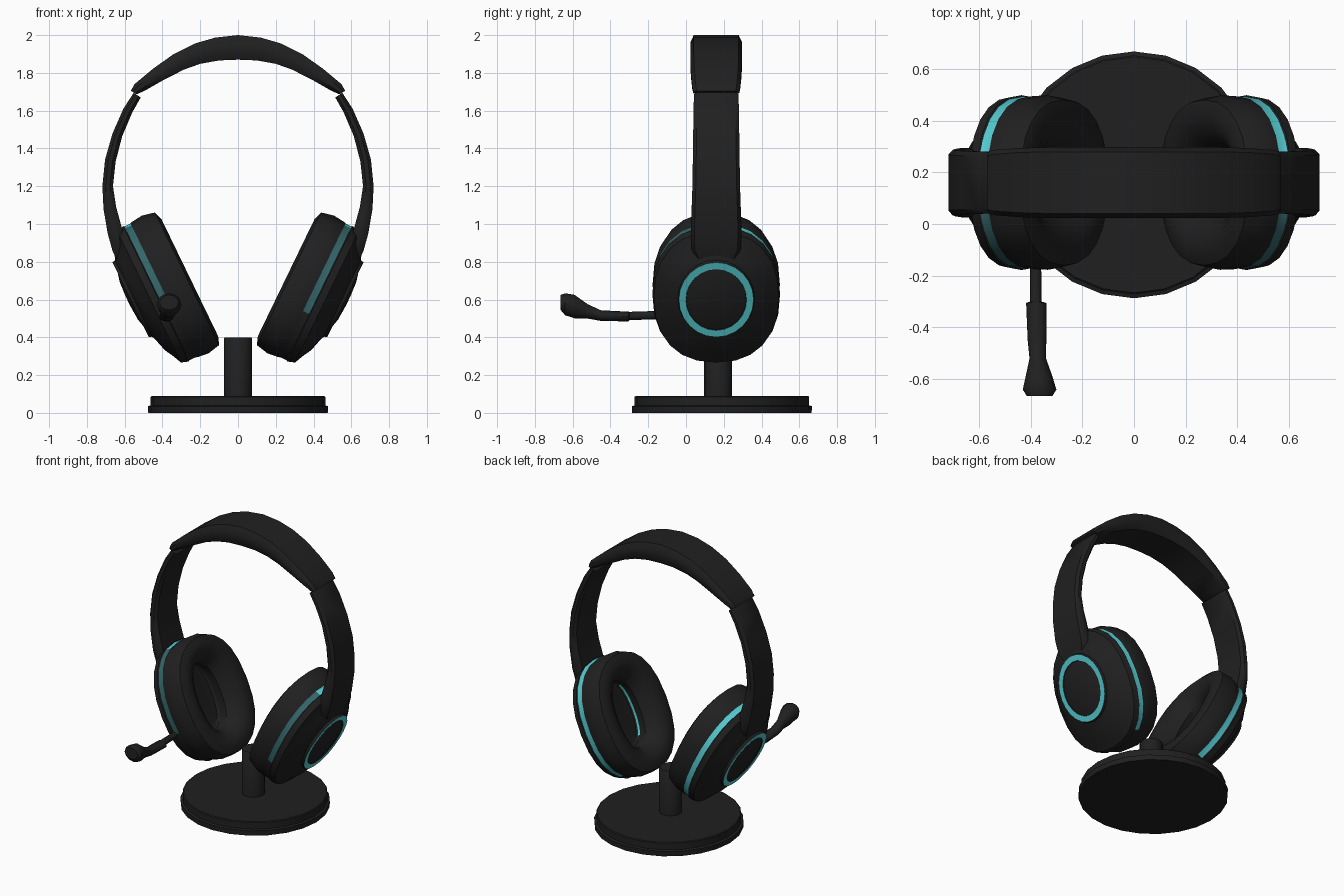
import bpy, bmesh, math
from mathutils import Vector

if "Cube" in bpy.data.objects:
    bpy.data.objects.remove(bpy.data.objects["Cube"])


def material(name, rgb):
    m = bpy.data.materials.new(name)
    m.diffuse_color = (*rgb, 1)
    m.use_nodes = True
    m.node_tree.nodes["Principled BSDF"].inputs["Base Color"].default_value = m.diffuse_color
    return m


MATERIALS = [material("matte_black", (0.0145, 0.0145, 0.0145)),
             material("cyan_glow", (0.09, 0.6, 0.64)),
             material("dim_teal", (0.035, 0.135, 0.145))]


def loft(name, rings, colour=lambda span, centre: 0, angle=40):
    """Skin a list of point rings and cap both ends; colour picks each face's material."""
    bm = bmesh.new()
    loops = [[bm.verts.new(p) for p in ring] for ring in rings]
    n = len(loops[0])
    for k in range(len(loops) - 1):
        a, b = loops[k], loops[k + 1]
        for i in range(n):
            j = (i + 1) % n
            f = bm.faces.new((a[i], a[j], b[j], b[i]))
            f.material_index = colour(k, f.calc_center_median())
    bm.faces.new(loops[0])
    bm.faces.new(loops[-1])
    bmesh.ops.recalc_face_normals(bm, faces=bm.faces)
    me = bpy.data.meshes.new(name)
    bm.to_mesh(me)
    bm.free()
    for m in MATERIALS:
        me.materials.append(m)
    me.shade_smooth()
    me.set_sharp_from_angle(angle=math.radians(angle))
    ob = bpy.data.objects.new(name, me)
    bpy.context.collection.objects.link(ob)
    return ob


def oval(n, ra, rb, power=2.0):
    """Points of a (super)ellipse as (a, b) pairs."""
    pts = []
    for i in range(n):
        t = 2 * math.pi * i / n
        c, s = math.cos(t), math.sin(t)
        pts.append((ra * math.copysign(abs(c) ** (2 / power), c),
                    rb * math.copysign(abs(s) ** (2 / power), s)))
    return pts


def disc_stack(name, profile, cy, n):
    """Round upright part from (z, radius) pairs."""
    return loft(name, [[Vector((a, cy + b, z)) for a, b in oval(n, r, r)] for z, r in profile])


def strap(name, stations, side=1):
    """Chamfered strap from (outer x, outer z, inner x, inner z, half width)."""
    rings = []
    for xo, zo, xi, zi, h in stations:
        c = 0.018
        sec = [(1, h - c), (0.7, h), (0.3, h), (0, h - c),
               (0, c - h), (0.3, -h), (0.7, -h), (1, c - h)]
        rings.append([Vector((side * (xi + (xo - xi) * t), MID + y, zi + (zo - zi) * t))
                      for t, y in sec])
    return loft(name, rings)


MID = 0.16  # y of the headphone centre plane

# Stand
disc_stack("stand_base", [(0, 0.475), (0.035, 0.477), (0.04, 0.462), (0.085, 0.462), (0.09, 0.456)], 0.19, 24)
disc_stack("stand_post", [(0.08, 0.074), (0.395, 0.074), (0.4, 0.07)], 0.17, 16)

# Padded top of the headband
half = [(0.568, 1.705, 0.535, 1.687, 0.122), (0.548, 1.74, 0.495, 1.705, 0.127),
        (0.45, 1.822, 0.395, 1.762, 0.134), (0.34, 1.90, 0.285, 1.818, 0.137),
        (0.23, 1.955, 0.20, 1.848, 0.137), (0.12, 1.987, 0.10, 1.866, 0.137)]
pad = half + [(0, 2.0, 0, 1.87, 0.137)] + [(-a, b, -c, d, h) for a, b, c, d, h in reversed(half)]
strap("headband_pad", pad)

# Side arms running down into the cups
arm = [(0.552, 1.695, 0.515, 1.67, 0.118), (0.607, 1.61, 0.56, 1.59, 0.12),
       (0.664, 1.48, 0.613, 1.465, 0.122), (0.704, 1.34, 0.648, 1.33, 0.124),
       (0.718, 1.20, 0.662, 1.20, 0.126), (0.712, 1.08, 0.645, 1.09, 0.13),
       (0.69, 0.95, 0.615, 0.98, 0.134), (0.665, 0.86, 0.585, 0.88, 0.13),
       (0.645, 0.815, 0.56, 0.83, 0.11)]

# Ear cup profile: (depth along axis, height radius, width radius, upward shift)
cup = [(0.165, 0.22, 0.14, 0), (0.155, 0.235, 0.145, 0), (0.138, 0.235, 0.145, 0),
       (0.08, 0.225, 0.13, 0), (0.03, 0.25, 0.16, 0), (-0.008, 0.295, 0.215, 0),
       (-0.016, 0.345, 0.28, 0), (0.0, 0.39, 0.32, 0), (0.07, 0.405, 0.337, 0),
       (0.13, 0.398, 0.335, 0), (0.141, 0.394, 0.332, 0), (0.178, 0.394, 0.332, 0),
       (0.183, 0.398, 0.338, 0), (0.222, 0.385, 0.33, 0), (0.245, 0.335, 0.293, 0),
       (0.27, 0.30, 0.27, 0.01), (0.29, 0.25, 0.225, 0.03), (0.30, 0.225, 0.203, 0.03),
       (0.317, 0.220, 0.198, 0.03), (0.317, 0.180, 0.161, 0.03), (0.312, 0.178, 0.159, 0.03),
       (0.328, 0.11, 0.10, 0.03), (0.333, 0.03, 0.03, 0.03)]
CENTRE, AXIS, UP = Vector((0.27, MID, 0.71)), Vector((0.9, 0, -0.436)), Vector((0.436, 0, 0.9))


def cup_colour(span, c):
    """Outer ring, seam that dims towards the front, and a strip in the front inner wall."""
    height = (Vector((abs(c.x), c.y, c.z)) - CENTRE).dot(UP)
    if span == 18:
        return 1
    if span == 10:
        if c.y > MID - 0.1:
            return 1 if height > -0.36 else 0
        return 2 if height > -0.16 else 0
    return int(span == 1 and c.y < MID - 0.09 and abs(height) < 0.17)


for label, side in (("right", 1), ("left", -1)):
    strap(label + "_arm", arm, side)
    rings = []
    for depth, rh, rw, shift in cup:
        ring = []
        power = 2.3 if depth < 0.25 else 2.0
        for a, b in oval(24, rh, rw, power):
            p = CENTRE + AXIS * depth + UP * (a + shift) + Vector((0, b, 0))
            ring.append(Vector((p.x * side, p.y, p.z)))
        rings.append(ring)
    loft(label + "_ear_cup", rings, cup_colour)

# Microphone boom with a swollen tip: (x, y, z, radius x, radius z)
mic = [(-0.38, -0.08, 0.52, 0.021, 0.022), (-0.38, -0.30, 0.513, 0.022, 0.022),
       (-0.378, -0.305, 0.51, 0.039, 0.026), (-0.375, -0.45, 0.515, 0.036, 0.028),
       (-0.372, -0.52, 0.537, 0.032, 0.038), (-0.367, -0.59, 0.563, 0.052, 0.062),
       (-0.365, -0.64, 0.575, 0.065, 0.058), (-0.365, -0.664, 0.585, 0.05, 0.04)]
loft("microphone_boom", [[Vector((x + a, y, z + b)) for a, b in oval(12, rx, rz)]
                         for x, y, z, rx, rz in mic])
